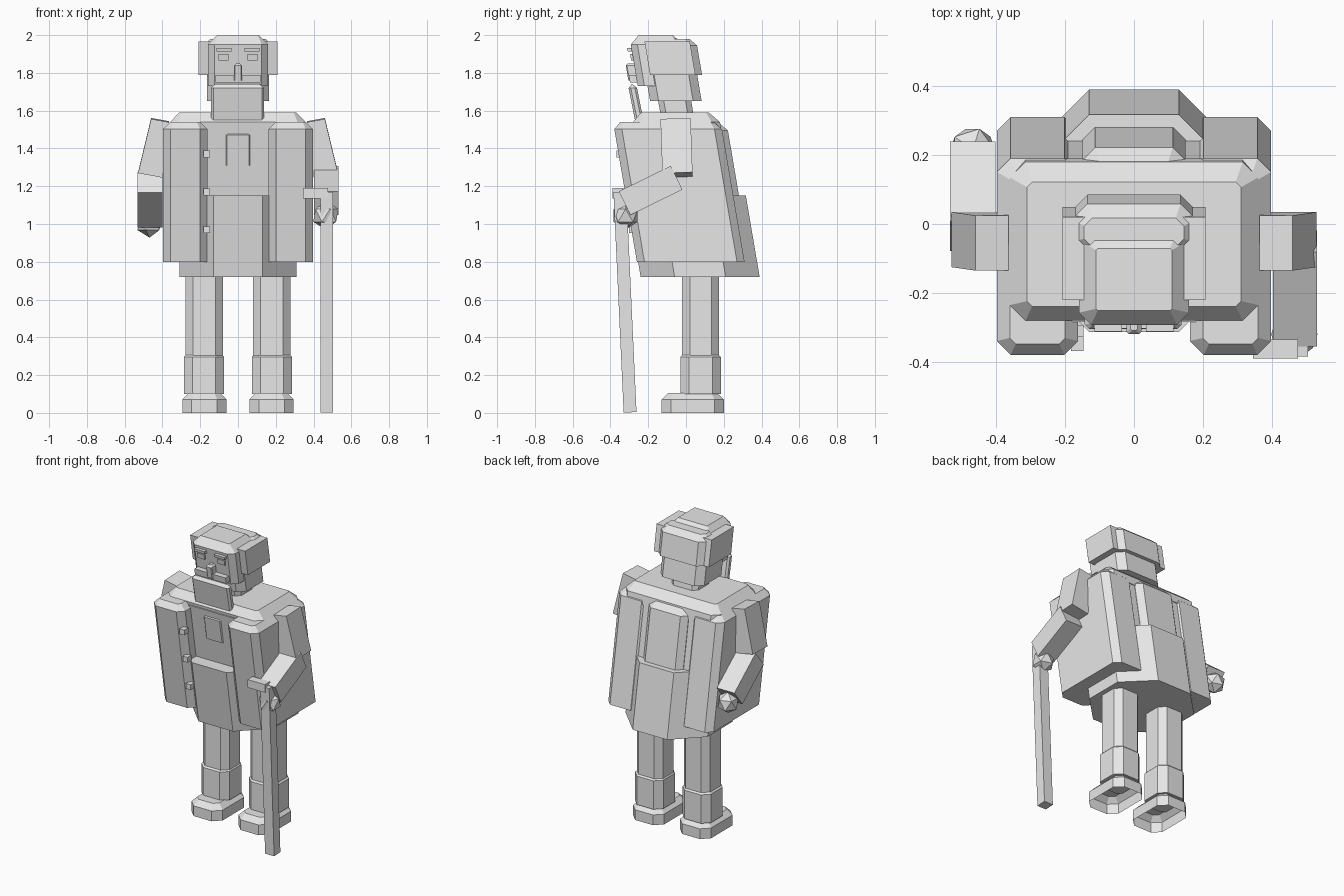
import bpy, bmesh, math
from mathutils import Vector, Matrix

cube = bpy.data.objects.get("Cube")
if cube:
    bpy.data.objects.remove(cube, do_unlink=True)

LEAN = 0.17  # forward shift per unit of height for the stooped upper body

clay = bpy.data.materials.new("light_grey")
clay.use_nodes = True
GREY = (0.8, 0.8, 0.8, 1)
clay.diffuse_color = GREY
clay.node_tree.nodes["Principled BSDF"].inputs["Base Color"].default_value = GREY


def finish(name, bm):
    bmesh.ops.recalc_face_normals(bm, faces=bm.faces)
    mesh = bpy.data.meshes.new(name)
    bm.to_mesh(mesh)
    bm.free()
    mesh.materials.append(clay)
    ob = bpy.data.objects.new(name, mesh)
    bpy.context.collection.objects.link(ob)
    return ob


def block(name, x, y, z, cut=0.0, bevel=0.0, lean=0.0, hollow=False):
    """Upright block: x, y, z ranges (y at the base), cut corners, bevelled top, lean."""
    bm = bmesh.new()

    def ring(h, inset):
        x0, x1 = x[0] + inset, x[1] - inset
        s = -lean * (h - z[0])
        y0, y1 = y[0] + s + inset, y[1] + s - inset
        c = max(cut - inset * 0.6, 0.005) if cut else 0
        if not c:
            pts = [(x0, y0), (x1, y0), (x1, y1), (x0, y1)]
        else:
            pts = [(x0 + c, y0), (x1 - c, y0), (x1, y0 + c), (x1, y1 - c),
                   (x1 - c, y1), (x0 + c, y1), (x0, y1 - c), (x0, y0 + c)]
        return [bm.verts.new((px, py, h)) for px, py in pts]

    rings = [ring(z[0], 0)]
    if bevel:
        rings += [ring(z[1] - bevel, 0), ring(z[1], bevel)]
    else:
        rings.append(ring(z[1], 0))
    for a, b in zip(rings, rings[1:]):
        for i in range(len(a)):
            j = (i + 1) % len(a)
            bm.faces.new((a[i], a[j], b[j], b[i]))
    bm.faces.new(rings[-1])
    if not hollow:
        bm.faces.new(rings[0][::-1])
    return finish(name, bm)


def limb(name, start, end, width, depth, taper=1.0):
    """Square bar from start to end, width across x; taper scales the start."""
    a, b = Vector(start), Vector(end)
    d = (b - a).normalized()
    side = Vector((1, 0, 0))
    side = (side - d * side.dot(d)).normalized()
    up = d.cross(side)
    bm = bmesh.new()
    bmesh.ops.create_cube(bm, size=1)
    for v in bm.verts:
        k = taper if v.co.z < 0 else 1
        base = a if v.co.z < 0 else b
        v.co = base + side * v.co.x * width * k + up * v.co.y * depth
    return finish(name, bm)


def ball(name, centre, radius):
    bm = bmesh.new()
    bmesh.ops.create_icosphere(bm, subdivisions=1, radius=radius,
                               matrix=Matrix.Translation(centre))
    return finish(name, bm)


def span(side, a, b):
    return tuple(sorted((side * a, side * b)))


# Legs, boots and coat sides
for side, word in ((1, "left"), (-1, "right")):
    block(word + "_leg", span(side, 0.08, 0.277), (-0.02, 0.175), (0.3, 0.85), 0.04)
    block(word + "_boot_shaft", span(side, 0.073, 0.287), (-0.03, 0.185), (0.1, 0.33), 0.045, 0.035)
    block(word + "_boot_foot", span(side, 0.06, 0.295), (-0.13, 0.2), (0, 0.105), 0.05, 0.035, hollow=True)
    block(word + "_coat_panel", span(side, 0.162, 0.398), (-0.26, 0.31), (0.8, 1.54), 0.04, 0.038, LEAN)

# Body under the coat
block("robe_skirt", (-0.31, 0.31), (-0.24, 0.39), (0.72, 1.15), 0.18, 0, LEAN)
block("torso_core", (-0.15, 0.15), (-0.16, 0.34), (0.8, 1.53), 0.037, 0.035, LEAN)
block("torso_filler", (-0.3, 0.3), (-0.162, 0.3), (0.8, 1.52), 0, 0, LEAN)
block("shoulder_yoke", (-0.36, 0.36), (-0.27, 0.19), (1.48, 1.59), 0.045, 0.05, LEAN)
block("chest_patch", (-0.07, 0.07), (-0.255, -0.22), (1.31, 1.485), 0.012, 0.015, LEAN)

# Coat buttons follow the leaning front edge
for i in range(3):
    h = 0.97 + 0.2 * i
    front = -0.26 - LEAN * (h - 0.8)
    block("coat_button_%d" % (i + 1), (-0.183, -0.147), (front - 0.012, front + 0.03),
          (h - 0.018, h + 0.018))

# Head and hair
block("neck", (-0.1, 0.1), (-0.13, 0.045), (1.55, 1.7), 0.03, 0, LEAN)
block("head", (-0.16, 0.16), (-0.255, 0.025), (1.73, 2.0), 0.035, 0.05, LEAN)
block("hair_back", (-0.18, 0.18), (-0.07, 0.085), (1.79, 1.98), 0.045, 0.035, LEAN)
block("head_lower", (-0.165, 0.165), (-0.19, 0.083), (1.65, 1.79), 0.045, 0, LEAN)
for side, word in ((1, "left"), (-1, "right")):
    block(word + "_hair_side", span(side, 0.14, 0.208), (-0.19, 0.05), (1.79, 1.965), 0, 0, LEAN)

# Face
def face_y(h):
    return -0.255 - LEAN * (h - 1.73)


def feature(name, x, z, out, cut=0, bevel=0):
    y = face_y(z[0])
    block(name, x, (y - out, y + 0.02), z, cut, bevel, LEAN)


for side, word in ((1, "left"), (-1, "right")):
    feature(word + "_brow", span(side, 0.035, 0.115), (1.913, 1.932), 0.022)
    feature(word + "_eye", span(side, 0.05, 0.102), (1.865, 1.9), 0.012)
feature("nose", (-0.022, 0.022), (1.76, 1.85), 0.045, 0.006, 0.012)
feature("moustache", (-0.118, 0.118), (1.748, 1.79), 0.038)
block("beard", (-0.143, 0.138), (-0.27, -0.225), (1.55, 1.74), 0.012, 0.02, 0.2)

# Arms: left reaches forward to the cane, right swings back
for side, word in ((1, "left"), (-1, "right")):
    limb(word + "_upper_arm", (side * 0.412, -0.055, 1.55), (side * 0.465, -0.045, 1.26),
         0.13, 0.16, 0.75)
limb("left_forearm", (0.467, -0.05, 1.245), (0.467, -0.325, 1.11), 0.128, 0.14)
limb("right_forearm", (-0.467, -0.035, 1.22), (-0.467, 0.195, 1.035), 0.132, 0.14)
ball("left_hand", (0.465, -0.32, 1.045), 0.075)
ball("right_hand", (-0.468, 0.215, 1.0), 0.072)

# Walking cane
limb("cane_shaft", (0.47, -0.296, 0.003), (0.47, -0.35, 1.17), 0.068, 0.068)
block("cane_handle", (0.345, 0.476), (-0.39, -0.335), (1.135, 1.19))
